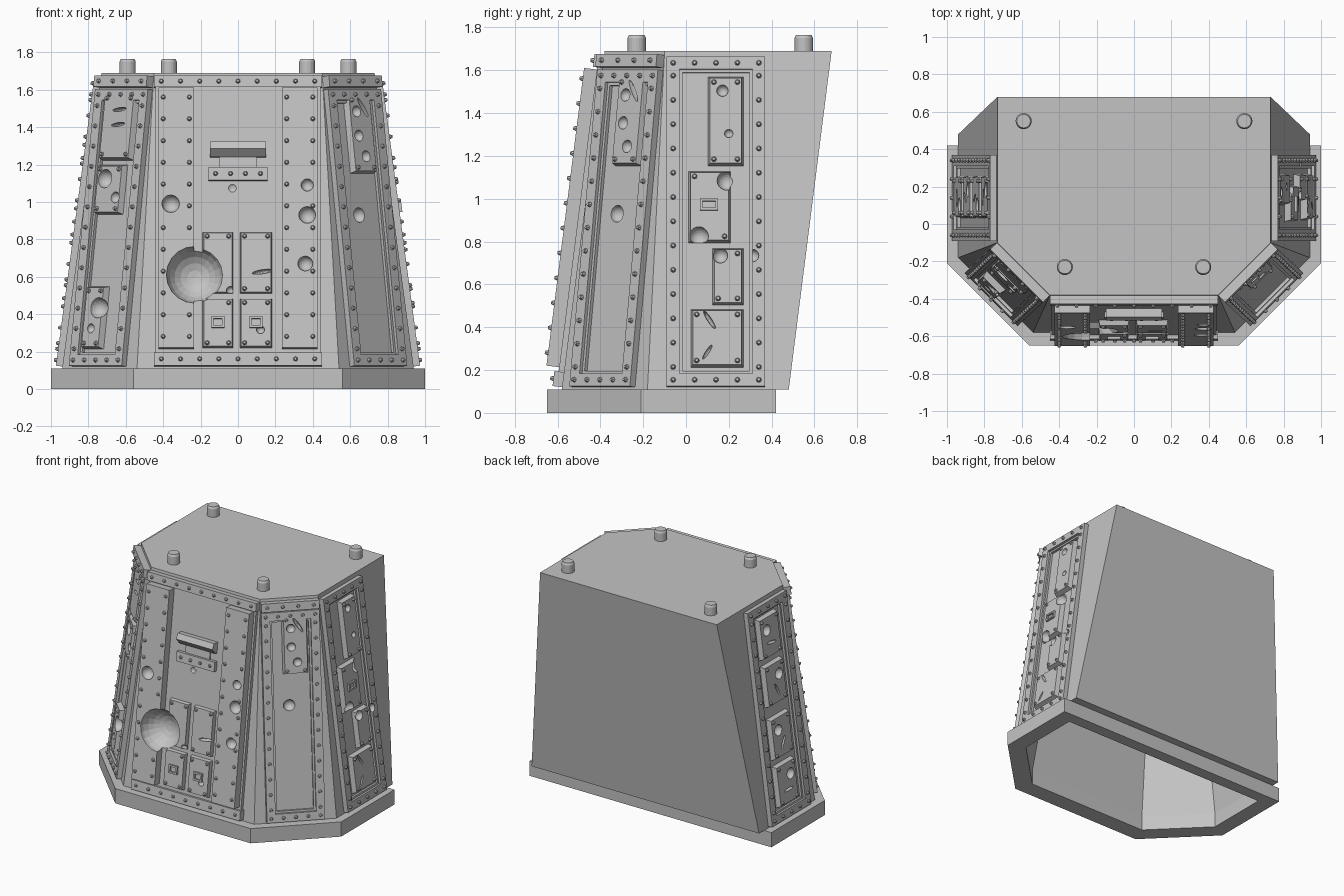
import bpy, bmesh, math
from mathutils import Matrix, Vector

if "Cube" in bpy.data.objects:
    bpy.data.objects.remove(bpy.data.objects["Cube"], do_unlink=True)

grey = bpy.data.materials.new("plain grey")
grey.use_nodes = True
colour = (0.55, 0.55, 0.55, 1)
grey.diffuse_color = colour
grey.node_tree.nodes["Principled BSDF"].inputs["Base Color"].default_value = colour

BASE_Z, TOP_Z = 0.11, 1.69
SUNK, SKIN, RAISED = -0.01, 0.035, 0.085  # outward levels measured from the wall


def finish(bm, name):
    """Turn a bmesh into a scene object."""
    bmesh.ops.recalc_face_normals(bm, faces=bm.faces)
    mesh = bpy.data.meshes.new(name)
    bm.to_mesh(mesh)
    bm.free()
    mesh.materials.append(grey)
    obj = bpy.data.objects.new(name, mesh)
    bpy.context.collection.objects.link(obj)
    return obj


def outline(half, z):
    """Mirror a half outline across x and place it at height z."""
    points = half + [(-x, y) for x, y in reversed(half)]
    return [Vector((x, y, z)) for x, y in points]


def circle(x, y, z, radius, sides=24):
    turns = [math.tau * i / sides for i in range(sides)]
    return [Vector((x + radius * math.cos(a), y + radius * math.sin(a), z)) for a in turns]


def bridge(bm, lower, upper):
    for i in range(len(lower)):
        bm.faces.new((lower[i - 1], lower[i], upper[i], upper[i - 1]))


def loft(bm, rings, wrap=False):
    """Bridge rings in order, then either close the loop or cap both ends."""
    loops = [[bm.verts.new(point) for point in ring] for ring in rings]
    for lower, upper in zip(loops, loops[1:]):
        bridge(bm, lower, upper)
    if wrap:
        bridge(bm, loops[-1], loops[0])
    else:
        bm.faces.new(loops[0])
        bm.faces.new(loops[-1])
    return bm


def cut(obj, cutter):
    """Subtract the cutter from the object and apply."""
    mod = obj.modifiers.new("dents", "BOOLEAN")
    mod.operation, mod.solver, mod.object = "DIFFERENCE", "EXACT", cutter
    mod.use_self = True
    with bpy.context.temp_override(object=obj, active_object=obj):
        bpy.ops.object.modifier_apply(modifier=mod.name)


class Panel:
    """Local space on a sloped wall: u to the right, z height, w outward."""

    def __init__(self, name, foot, head, out):
        self.name = name
        foot, head = Vector((*foot, BASE_Z)), Vector((*head, TOP_Z))
        up = head - foot
        self.stretch = up.length / (TOP_Z - BASE_Z)
        up.normalize()
        across = Vector((0, 0, 1)).cross(Vector((*out, 0))).normalized()
        self.turn = Matrix((across, up, across.cross(up))).transposed().to_4x4()
        self.foot = foot
        self.parts, self.dents = {}, []

    def at(self, u, z, w):
        return self.foot + self.turn @ Vector((u, (z - BASE_Z) * self.stretch, w))

    def mesh(self, part):
        return self.parts.setdefault(part, bmesh.new())

    def box(self, part, left, right, low, high, back, front, chamfer=0):
        def ring(c, w):
            return [self.at(u, z, w) for u, z in ((left + c, low + c), (right - c, low + c),
                                                  (right - c, high - c), (left + c, high - c))]
        loft(self.mesh(part), [ring(0, back), ring(chamfer, front)])

    def rim(self, part, left, right, low, high, t, back, front):
        for a, b in ((left, left + t), (right - t, right)):
            self.box(part, a, b, low + t, high - t, back, front)
        for a, b in ((low, low + t), (high - t, high)):
            self.box(part, left, right, a, b, back, front)

    def dent(self, u, z, radius, w=SKIN):
        self.dents.append((u, z, radius, w, Matrix()))

    def gash(self, u, z, length, angle, w=SKIN):
        shape = Matrix.Rotation(angle, 4, "Z") @ Matrix.Diagonal((1, 0.2, 0.5, 1))
        self.dents.append((u, z, length, w, shape))

    def rivet(self, u, z, w):
        if any(math.hypot(u - d[0], z - d[1]) < d[2] + 0.01 for d in self.dents):
            return
        place = Matrix.Translation(self.at(u, z, w + 0.007)) @ self.turn
        bmesh.ops.create_cone(self.mesh("rivets"), cap_ends=True, segments=8, radius1=0.013,
                              radius2=0.007, depth=0.016, matrix=place)

    def row(self, start, end, count, w):
        for i in range(count):
            point = Vector(start).lerp(Vector(end), i / (count - 1))
            self.rivet(point.x, point.y, w)

    def plate(self, left, right, low, high, front=SKIN):
        self.box("armour_plates", left, right, low, high, SUNK, front, 0.012)
        for u in (left + 0.03, right - 0.03):
            for z in (low + 0.03, high - 0.03):
                self.rivet(u, z, front)

    def frame(self, half, low, high, t):
        """Riveted border with a thin inner trim."""
        self.rim("frame", -half, half, low, high, t, SUNK, SKIN)
        self.rim("trim", t - half, half - t, low + t, high - t, 0.014, SUNK, SKIN / 2)
        edge, bottom, top = half - t / 2, low + t / 2, high - t / 2
        for u in (-edge, edge):
            self.row((u, bottom + t), (u, top - t), 13, SKIN)
        for z in (bottom, top):
            self.row((-edge, z), (edge, z), 5, SKIN)

    def build(self, body):
        bm = bmesh.new()
        for u, z, radius, w, shape in self.dents:
            place = Matrix.Translation(self.at(u, z, w)) @ self.turn @ shape
            bmesh.ops.create_uvsphere(bm, u_segments=20, v_segments=12, radius=radius, matrix=place)
        cutter = finish(bm, "dent_cutter")
        cutter.hide_render = True
        for part, part_mesh in self.parts.items():
            obj = finish(part_mesh, self.name + "_" + part)
            if part in ("armour_plates", "side_strips", "door", "frame"):
                cut(obj, cutter)
        cut(body, cutter)
        bpy.data.objects.remove(cutter, do_unlink=True)


# Foot ring and hollow tapered body
inner = [(0.88, 0.33), (0.88, -0.15), (0.51, -0.52)]
foot = [(1, 0.42), (1, -0.21), (0.56, -0.65)]
ring = [outline(inner, BASE_Z), outline(inner, 0), outline(foot, 0), outline(foot, BASE_Z)]
finish(loft(bmesh.new(), ring, wrap=True), "foot_ring")
shell = [outline([(0.63, 0.58), (0.63, -0.05), (0.4, -0.28)], 1.6),
         outline(inner, BASE_Z),
         outline([(0.94, 0.48), (0.94, -0.18), (0.54, -0.58)], BASE_Z),
         outline([(0.73, 0.68), (0.73, -0.1), (0.45, -0.38)], TOP_Z)]
body = finish(loft(bmesh.new(), shell), "body")

# Roof pegs
for x, y in ((0.59, 0.55), (0.37, -0.23)):
    for px in (-x, x):
        rings = [circle(px, y, TOP_Z + h, r) for h, r in ((SUNK, 0.043), (0.06, 0.043), (0.075, 0.036))]
        finish(loft(bmesh.new(), rings), "roof_peg")

# Front door panel with its dents
front = Panel("front", (0, -0.58), (0, -0.38), (0, -1))
for u, z, radius in ((-0.36, 0.98, 0.047), (0.37, 1.08, 0.033), (0.37, 0.92, 0.045), (0.36, 0.66, 0.04)):
    front.dent(u, z, radius, RAISED)
for u, z, radius in ((-0.03, 1.07, 0.033), (-0.2, 0.67, 0.04), (0.12, 0.31, 0.022), (-0.04, 0.52, 0.022)):
    front.dent(u, z, radius, 0.05)
front.dent(-0.23, 0.6, 0.155, 0.1)
front.gash(0.13, 0.62, 0.055, 0.15, 0.055)
front.box("door", -0.44, 0.44, 0.19, 1.61, SUNK, 0.025)
for low, high in ((0.12, 0.19), (1.61, 1.67)):
    front.box("frame", -0.45, 0.45, low, high, SUNK, 0.045)
    middle = (low + high) / 2
    front.row((-0.41, middle), (0.41, middle), 9, 0.045)
for side in (-1, 1):
    left, right = sorted((side * 0.235, side * 0.425))
    front.box("side_strips", left, right, 0.21, 1.6, 0.015, RAISED)
    for u in (left + 0.025, right - 0.025):
        front.row((u, 0.27), (u, 1.55), 12, RAISED)
for left, right in ((-0.195, -0.02), (0.005, 0.188)):
    for low, high in ((0.21, 0.485), (0.5, 0.84)):
        front.plate(left, right, low, high, 0.055)
    middle = (left + right) / 2
    front.rim("hatches", middle - 0.035, middle + 0.035, 0.32, 0.38, 0.012, 0.05, 0.07)

# Visor with a slanted hood over a riveted sill
front.box("visor", -0.1, 0.1, 1.17, 1.25, 0.02, SKIN)
front.box("visor", -0.157, 0.157, 1.11, 1.18, 0.02, 0.055)
front.row((-0.12, 1.145), (0.12, 1.145), 4, 0.055)
hood = ((1.315, 0.02), (1.315, 0.07), (1.275, RAISED), (1.235, 0.04), (1.235, 0.02))
loft(front.mesh("visor_hood"), [[front.at(u, z, w) for z, w in hood] for u in (-0.15, 0.15)])
front.build(body)


def corner_panel(name, side):
    panel = Panel(name, (side * 0.74, -0.38), (side * 0.59, -0.24), (side, -1))
    return panel, 0.2, 1.6


def side_panel(name, side):
    panel = Panel(name, (side * 0.94, 0.14), (side * 0.73, 0.14), (side, 0))
    return panel, 0.23, 1.66


def dress(panel, half, top, plates):
    """Add the border and the armour plates, then carve the dents."""
    panel.frame(half, 0.12, top, 0.06)
    if top < 1.65:  # lintel under the roof edge of a corner
        panel.box("lintel", -half, half, 1.61, 1.67, SUNK, 0.05)
        panel.row((0.04 - half, 1.64), (half - 0.04, 1.64), 4, 0.05)
    for plate in plates:
        panel.plate(*plate)
    panel.build(body)


# Left corner: one plate
panel, half, top = corner_panel("left_corner", 1)
for u, z in ((0, 1.48), (0, 1.35), (0.04, 1.24)):
    panel.dent(u, z, 0.03)
panel.dent(-0.02, 0.93, 0.04, 0)
panel.gash(0.05, 1.5, 0.06, -1)
dress(panel, half, top, [(-0.06, 0.12, 1.15, 1.57)])

# Right corner: three plates
panel, half, top = corner_panel("right_corner", -1)
for u, z, radius in ((-0.06, 1.12, 0.05), (0.03, 1.02, 0.03), (-0.02, 0.43, 0.055), (-0.06, 0.32, 0.025)):
    panel.dent(u, z, radius)
for z in (1.41, 1.49):
    panel.gash(0, z, 0.05, 0.1)
dress(panel, half, top, [(-0.13, 0.11, 1.22, 1.58), (-0.13, 0.07, 0.93, 1.2), (-0.13, 0.02, 0.21, 0.55)])

# Left side: four staggered plates and a small hatch
panel, half, top = side_panel("left_side", 1)
for u, z, radius in ((0.03, 1.5, 0.027), (0.06, 1.3, 0.02), (0.05, 1.08, 0.045),
                     (-0.08, 0.82, 0.045), (0.02, 0.73, 0.035), (0.17, 0.73, 0.03)):
    panel.dent(u, z, radius)
panel.dent(0.12, 0.93, 0.027, 0)
panel.gash(-0.03, 0.43, 0.05, -1)
panel.gash(-0.04, 0.28, 0.04, 1)
panel.rim("hatches", -0.075, 0.01, 0.94, 0.995, 0.012, 0.03, 0.05)
dress(panel, half, top, [(-0.04, 0.13, 1.15, 1.57), (-0.13, 0.07, 0.79, 1.13),
                         (-0.02, 0.13, 0.5, 0.77), (-0.12, 0.13, 0.21, 0.485)])

# Right side: four stacked plates, each with a dent and a scratch
panel, half, top = side_panel("right_side", -1)
stack = [(-0.12, 0.11, low, low + 0.3) for low in (0.21, 0.55, 0.93, 1.27)]
for i, plate in enumerate(stack):
    panel.dent(0.04 * (-1) ** i, plate[2] + 0.2, 0.04)
    panel.gash(0, plate[2] + 0.1, 0.05, i)
dress(panel, half, top, stack)
